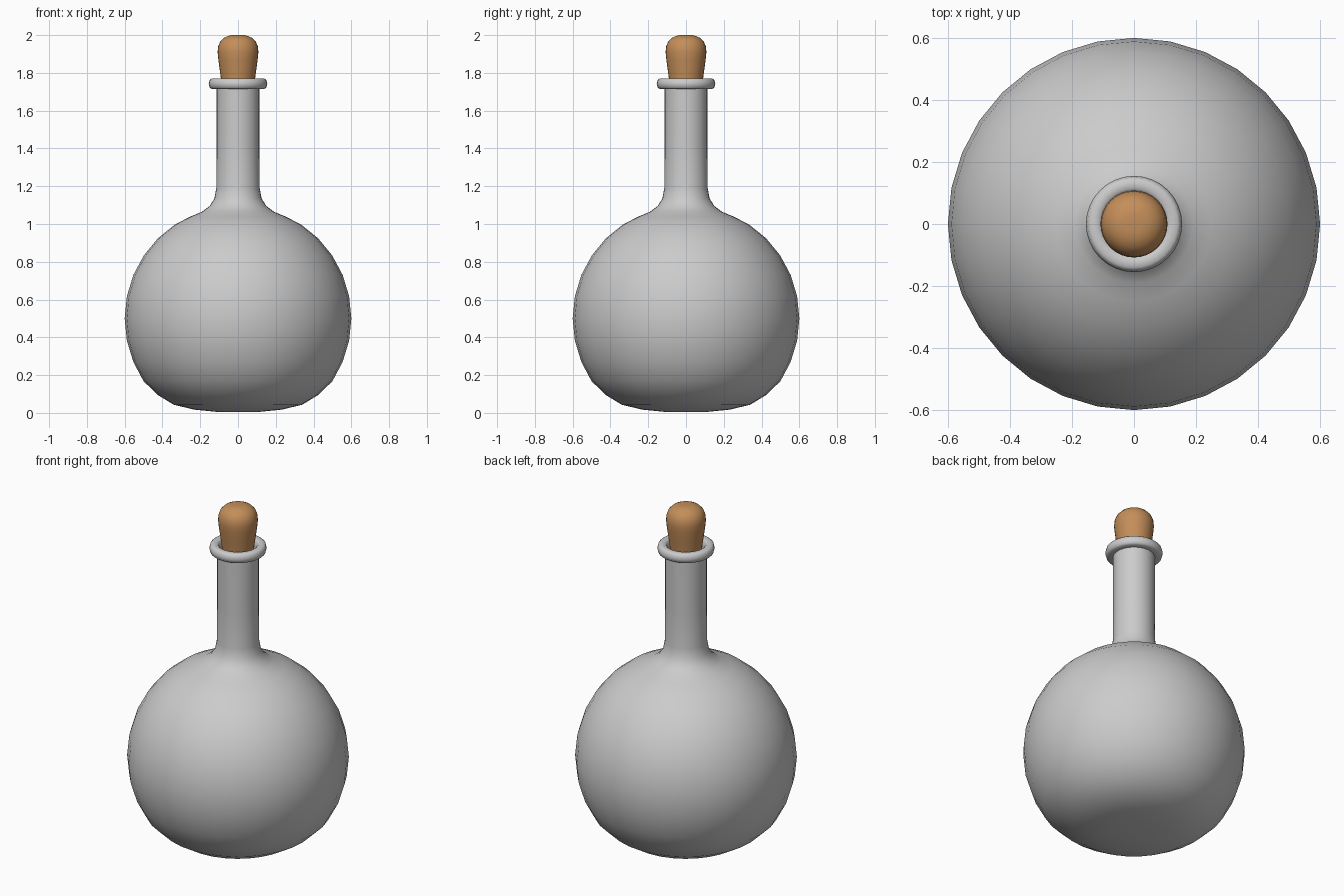
import bpy, bmesh, math

if "Cube" in bpy.data.objects:
    bpy.data.objects.remove(bpy.data.objects["Cube"])

SEG = 32


def lathe(name, profile, angle=50):
    """Spin a (radius, height) profile around z."""
    bm = bmesh.new()
    vs = [bm.verts.new((r, 0, z)) for r, z in profile]
    es = [bm.edges.new(p) for p in zip(vs, vs[1:])]
    bmesh.ops.spin(bm, geom=vs + es, cent=(0, 0, 0), axis=(0, 0, 1),
                   angle=2 * math.pi, steps=SEG)
    bmesh.ops.remove_doubles(bm, verts=bm.verts, dist=1e-4)
    bmesh.ops.recalc_face_normals(bm, faces=bm.faces)
    mesh = bpy.data.meshes.new(name)
    bm.to_mesh(mesh)
    bm.free()
    ob = bpy.data.objects.new(name, mesh)
    bpy.context.collection.objects.link(ob)
    bpy.ops.object.select_all(action='DESELECT')
    bpy.context.view_layer.objects.active = ob
    ob.select_set(True)
    bpy.ops.object.shade_smooth_by_angle(angle=math.radians(angle))
    return ob


# Round body: flattened base, then a sphere of radius 0.6
body = [(0, 0.005), (0.12, 0.006), (0.23, 0.017), (0.34, 0.043), (0.425, 0.095), (0.50, 0.168)]
for i in range(-2, 5):
    a = math.radians(11.25 * i)
    body.append((0.6 * math.cos(a), 0.5 + 0.6 * math.sin(a)))
body += [(0.333, 0.998), (0.25, 1.04)]

# Shoulder flare, neck, rolled lip and inside of the neck
neck = [(0.19, 1.065), (0.15, 1.095), (0.125, 1.135), (0.115, 1.19), (0.113, 1.4), (0.113, 1.715)]
lip = [(0.14, 1.715), (0.15, 1.722), (0.155, 1.742), (0.15, 1.762), (0.14, 1.77), (0.115, 1.77), (0.103, 1.76)]
inner = [(0.098, 1.72), (0.098, 1.19), (0.11, 1.13), (0.14, 1.08), (0.185, 1.05)]

# Inner wall follows the body a little way inside
inside = [(r * 0.975, 0.5 + (z - 0.5) * 0.975) for r, z in reversed(body)]
lathe("bottle", body + neck + lip + inner + inside)

# Cork stopper, tapering into the neck, with a domed top
cork = lathe("cork", [(0, 1.64), (0.075, 1.64), (0.08, 1.655), (0.089, 1.76), (0.096, 1.81),
                      (0.104, 1.87), (0.108, 1.91), (0.105, 1.94), (0.094, 1.966),
                      (0.075, 1.985), (0.052, 1.996), (0.03, 2.0), (0, 2.0)])
mat = bpy.data.materials.new("cork_brown")
mat.diffuse_color = (0.55, 0.27, 0.1, 1)
mat.use_nodes = True
mat.node_tree.nodes["Principled BSDF"].inputs["Base Color"].default_value = mat.diffuse_color
cork.data.materials.append(mat)
